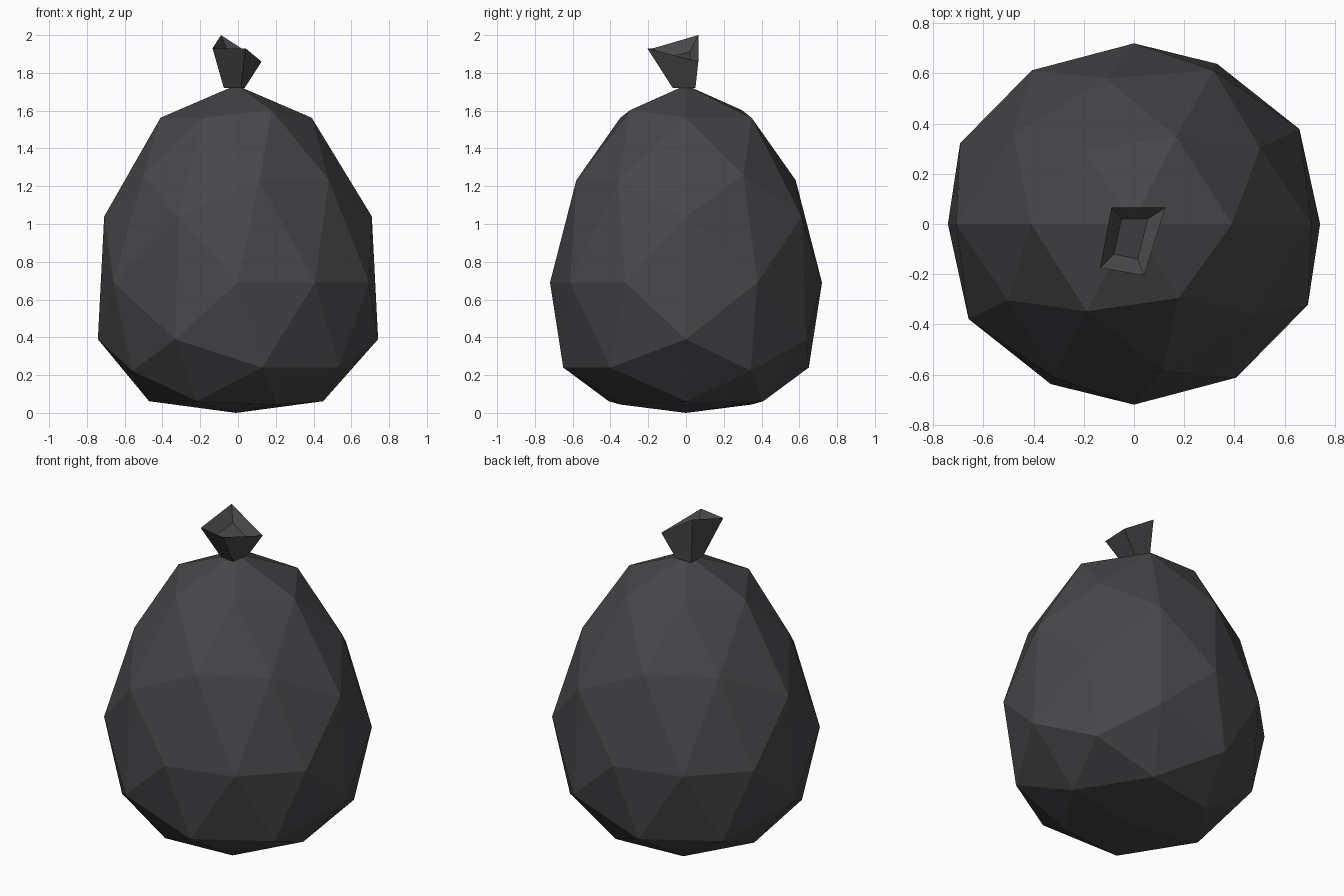
import bpy, bmesh
from mathutils import Matrix

if "Cube" in bpy.data.objects:
    bpy.data.objects.remove(bpy.data.objects["Cube"])

mat = bpy.data.materials.new("dark grey plastic")
mat.diffuse_color = (0.063, 0.063, 0.068, 1)
mat.use_nodes = True
mat.node_tree.nodes["Principled BSDF"].inputs["Base Color"].default_value = mat.diffuse_color


def finish(bm, name):
    bmesh.ops.recalc_face_normals(bm, faces=bm.faces)
    me = bpy.data.meshes.new(name)
    bm.to_mesh(me)
    bm.free()
    me.materials.append(mat)
    ob = bpy.data.objects.new(name, me)
    bpy.context.collection.objects.link(ob)
    return ob


# Bag profile: sphere height -> (real height, x radius scale, y radius scale)
PROFILE = [(-1.0, 0.005, 0.78, 0.78), (-0.83, 0.05, 0.785, 0.78),
           (-0.513, 0.23, 0.775, 0.765), (-0.309, 0.39, 0.78, 0.75),
           (0.0, 0.69, 0.775, 0.72), (0.309, 1.04, 0.745, 0.72),
           (0.513, 1.245, 0.695, 0.68), (0.83, 1.585, 0.68, 0.66),
           (1.0, 1.735, 0.67, 0.66)]


def profile(z):
    for a, b in zip(PROFILE, PROFILE[1:]):
        if z <= b[0] + 1e-4:
            t = (z - a[0]) / (b[0] - a[0])
            return [a[i] + (b[i] - a[i]) * t for i in (1, 2, 3)]
    return PROFILE[-1][1:]


# Bag body: low-poly icosphere on its side, reshaped by the profile
bm = bmesh.new()
bmesh.ops.create_icosphere(bm, subdivisions=2, radius=1)
for v in bm.verts:
    x, y, z = v.co.x, -v.co.z, v.co.y
    h, sx, sy = profile(z)
    v.co = (x * sx - 0.01 * (abs(z) > 0.7), y * sy, h)
for v in bm.verts:
    if v.co.z < 0.01:
        v.co.z = 0
finish(bm, "bag_body")

# Tied top: neck flaring to a slanted rim with a shallow hollow
neck = [(-0.07, 0.05, 1.72), (0.035, 0.05, 1.72), (0.015, -0.07, 1.72), (-0.075, -0.06, 1.72)]
rim = [(-0.09, 0.065, 2.0), (0.125, 0.065, 1.86), (0.04, -0.205, 1.93), (-0.135, -0.175, 1.93)]
hollow = [(-0.05, 0.02, 1.91), (0.055, 0.02, 1.84), (0.015, -0.14, 1.875), (-0.08, -0.12, 1.875)]
bm = bmesh.new()
rings = [[bm.verts.new(p) for p in ring] for ring in (neck, rim, hollow)]
for lo, hi in zip(rings, rings[1:]):
    for i in range(4):
        j = (i + 1) % 4
        bm.faces.new((lo[i], lo[j], hi[j], hi[i]))
bm.faces.new(rings[0])
bm.faces.new(rings[2])
finish(bm, "tied_top")
